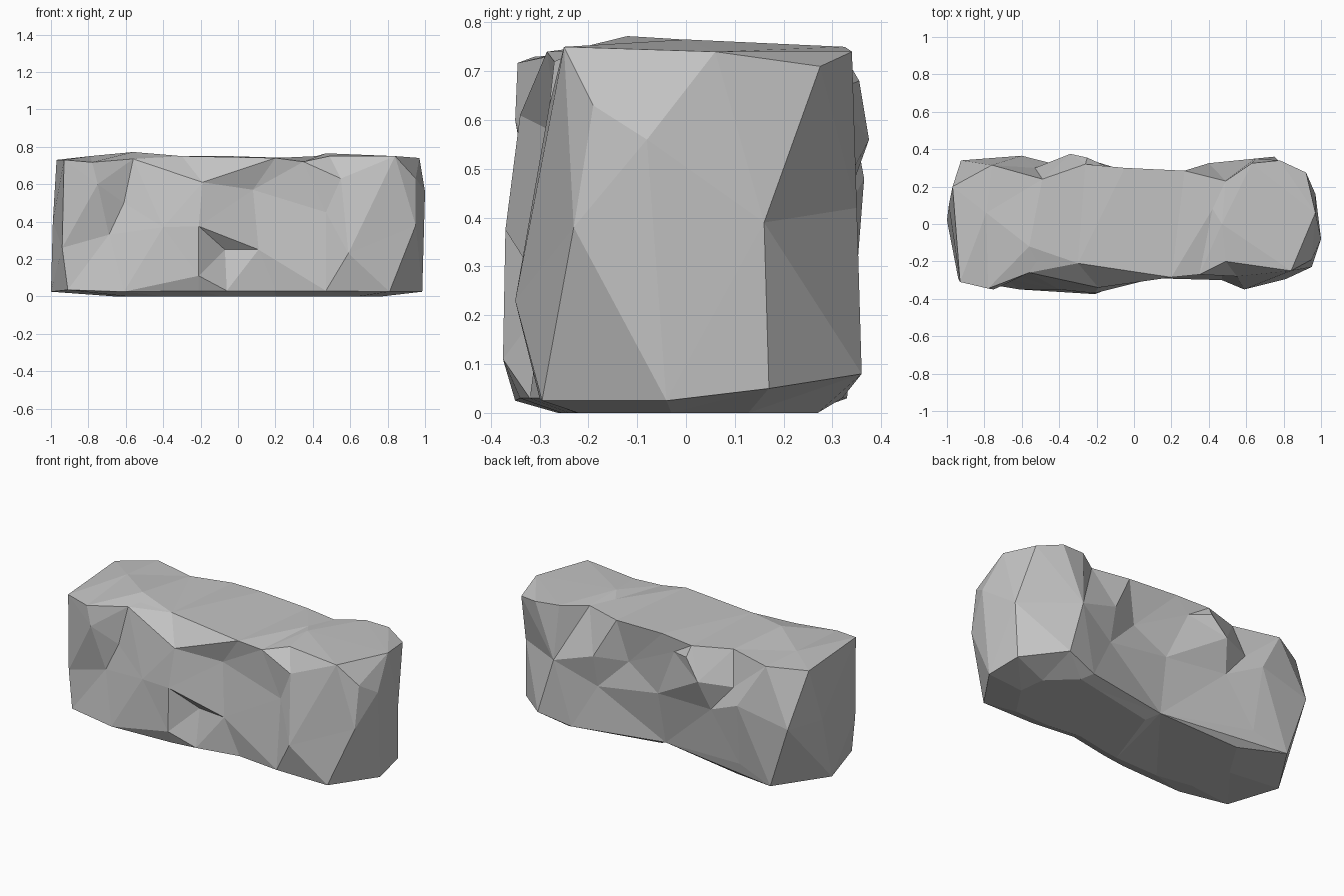
import bpy, bmesh, math
from mathutils import Vector
from mathutils.geometry import delaunay_2d_cdt

if "Cube" in bpy.data.objects:
    bpy.data.objects.remove(bpy.data.objects["Cube"])

# Rims and end seams, (x, y, z), running from left to right or bottom to top
left_seam = [(-1.0, .02, .025), (-.99, .1, .4), (-.97, .2, .73)]
right_seam = [(.985, -.04, .025), (1.0, -.08, .56), (.97, .06, .74)]
front_top = [(-.93, -.31, .73), (-.78, -.345, .717), (-.56, -.26, .735), (-.3, -.21, .75),
             (.2, -.285, .74), (.35, -.27, .72), (.49, -.2, .75), (.84, -.25, .75)]
back_top = [(-.76, .315, .745), (-.49, .24, .75), (-.26, .32, .74), (-.05, .3, .75),
            (.27, .285, .74), (.49, .23, .75), (.63, .325, .75), (.78, .34, .74), (.92, .275, .71)]
front_base = [(-.91, -.3, .035), (-.61, -.35, .025), (-.21, -.34, .03), (-.06, -.32, .03),
              (.2, -.27, .03), (.47, -.3, .03), (.81, -.295, .025)]
back_base = [(-.8, .33, .03), (-.01, .21, .04), (.55, .32, .03), (.75, .36, .08), (.96, .17, .05)]

# Relief points inside each side: chips, ledges and ridges
front_relief = [(-.94, -.29, .26), (-.75, -.35, .6), (-.61, -.28, .5), (-.69, -.29, .33),
                (-.4, -.35, .37), (-.19, -.34, .61), (-.21, -.37, .375), (-.21, -.375, .11),
                (-.07, -.27, .25), (.11, -.29, .25), (.08, -.26, .57), (.47, -.26, .45),
                (.55, -.28, .63), (.59, -.35, .23), (.95, -.19, .63), (.95, -.23, .38)]
back_relief = [(-.925, .34, .41), (-.6, .365, .48), (-.53, .3, .55),
               (-.34, .375, .56), (-.25, .355, .68), (-.385, .31, .38), (-.58, .31, .1),
               (0, .27, .36), (.21, .25, .49), (.4, .325, .5), (-.13, .3, .66),
               (.4, .28, .3), (.65, .35, .42), (.97, .16, .39)]
top_relief = [(-.56, -.12, .772), (-.79, .06, .75), (-.52, -.2, .75), (.47, 0, .765), (.42, .08, .75)]

# Sharp ridges that the facets must follow
f, b = front_relief, back_relief
front_ridges = [[front_top[2], f[5], front_top[4], f[10], f[11], f[12]], [f[7], f[6], f[9], f[8]]]
back_ridges = [[back_top[5], b[9]], [back_top[6], b[12], back_base[3]]]

bm = bmesh.new()
made = {}


def vert(p):
    if p not in made:
        made[p] = bm.verts.new(p)
    return made[p]


def sheet(loop, inner, flatten, ridges=()):
    """Triangulate a closed loop and its inner points in a flattened plane."""
    pts = loop + inner
    flat = [Vector(flatten(p)) for p in pts]
    edges = [(pts.index(p), pts.index(q)) for r in ridges for p, q in zip(r, r[1:])]
    res = delaunay_2d_cdt(flat, edges, [list(range(len(loop)))], 1, 1e-6)
    for tri in res[2]:
        ids = [res[3][i][0] for i in tri if res[3][i]]
        if len(set(ids)) == 3:
            try:
                bm.faces.new([vert(pts[i]) for i in ids])
            except ValueError:
                pass


def side_plane(p):
    return (math.asin(max(-1, min(1, p[0]))), p[2])


def side_loop(base, top):
    return [left_seam[0]] + base + right_seam + top[::-1] + left_seam[:0:-1]


def ring(front, back, i):
    return [left_seam[i]] + front + [right_seam[i]] + back[::-1]


# Front and back faces
sheet(side_loop(front_base, front_top), front_relief, side_plane, front_ridges)
sheet(side_loop(back_base, back_top), back_relief, side_plane, back_ridges)

# Top
sheet(ring(front_top, back_top, 2), top_relief, lambda p: p[:2])

# Underside, chamfered down to the ground
base_ring = ring(front_base, back_base, 0)
ground = [(x * .72 + .06, y * .75, 0.0) for x, y, z in base_ring]
sheet(base_ring, ground, lambda p: p[:2])

bmesh.ops.recalc_face_normals(bm, faces=bm.faces[:])
mesh = bpy.data.meshes.new("rock")
bm.to_mesh(mesh)
bm.free()

stone = bpy.data.materials.new("stone grey")
stone.diffuse_color = (.55, .55, .55, 1)
stone.use_nodes = True
stone.node_tree.nodes["Principled BSDF"].inputs["Base Color"].default_value = stone.diffuse_color
mesh.materials.append(stone)
rock = bpy.data.objects.new("rock", mesh)
bpy.context.collection.objects.link(rock)
